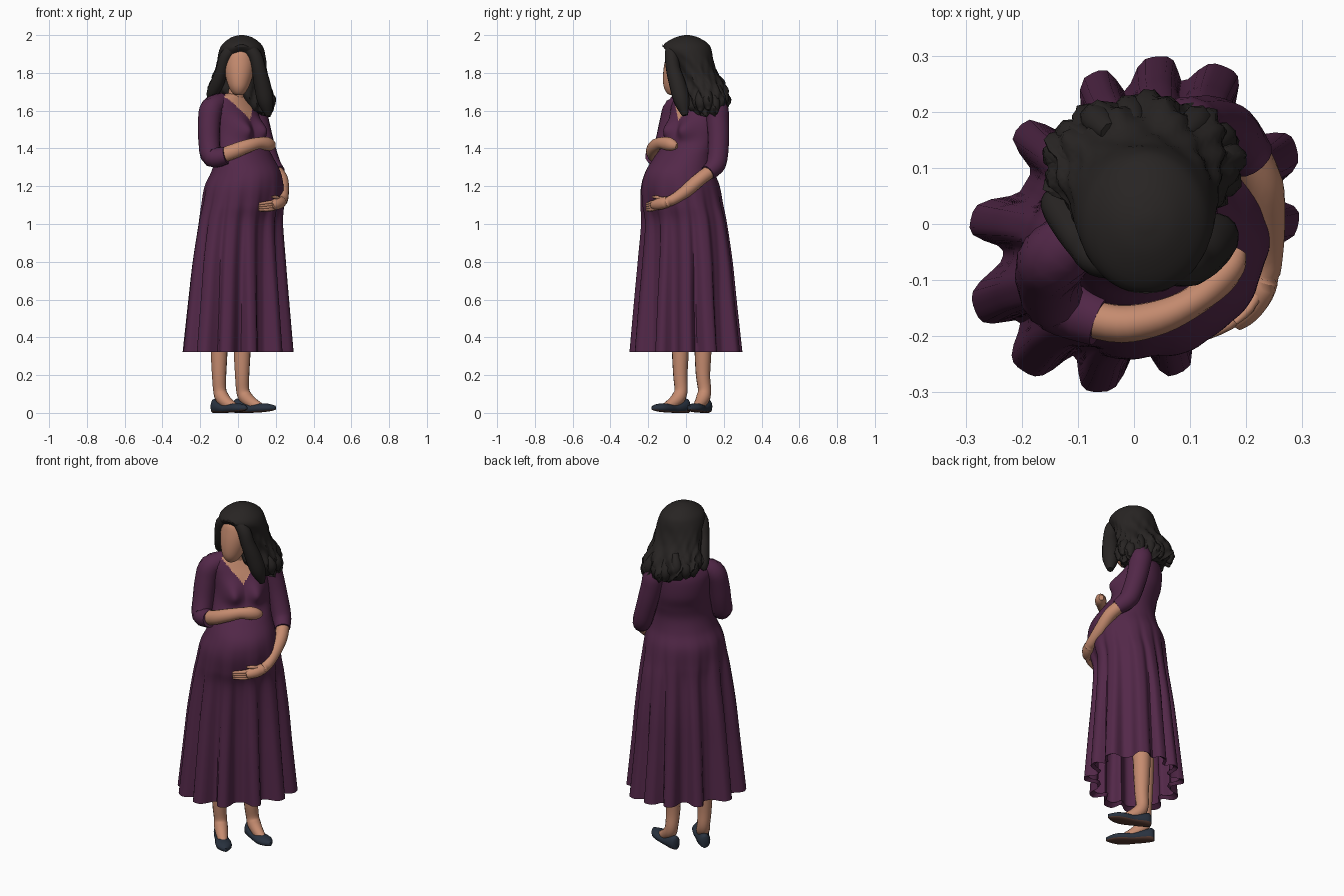
import bpy, bmesh, math
from mathutils import Vector

# body axes: the figure faces diagonally towards +x -y
F = Vector((math.sqrt(.5), -math.sqrt(.5), 0))   # forward
L = Vector((math.sqrt(.5), math.sqrt(.5), 0))    # her left
UP = Vector((0, 0, 1))


def material(name, col):
    m = bpy.data.materials.new(name)
    m.diffuse_color = (*col, 1)
    return m


SKIN = material("skin", (.56, .26, .16))
DRESS = material("plum_cloth", (.086, .021, .066))
HAIR = material("dark_hair", (.021, .018, .017))
SHOE = material("navy_leather", (.022, .032, .050))
SOLE = material("brown_sole", (.10, .045, .032))


def resample(rows, n):
    """Smooth curve through rows of numbers, n steps per span."""
    out = []
    for i in range(len(rows) - 1):
        p = [rows[max(0, min(len(rows) - 1, i + k))] for k in (-1, 0, 1, 2)]
        for s in range(n):
            t = s / n
            out.append([.5 * (2 * b + (c - a) * t + (2 * a - 5 * b + 4 * c - d) * t * t
                              + (3 * b - a - 3 * c + d) * t ** 3) for a, b, c, d in zip(*p)])
    return out + [list(rows[-1])]


def loft(name, rings, mats, caps=(True, True), rule=None):
    bm = bmesh.new()
    vs = [[bm.verts.new(p) for p in r] for r in rings]
    n = len(vs[0])
    for a, b in zip(vs, vs[1:]):
        for j in range(n):
            k = (j + 1) % n
            bm.faces.new((a[j], a[k], b[k], b[j]))
    for end, on in ((vs[0], caps[0]), (vs[-1], caps[1])):
        if on:
            bm.faces.new(end)
    bmesh.ops.recalc_face_normals(bm, faces=bm.faces)
    bm.normal_update()
    if rule:
        for f in bm.faces:
            f.material_index = rule(f)
    me = bpy.data.meshes.new(name)
    bm.to_mesh(me)
    bm.free()
    ob = bpy.data.objects.new(name, me)
    bpy.context.collection.objects.link(ob)
    for m in mats:
        me.materials.append(m)
    return ob


def tube(name, pts, mat, sides=14, steps=4, tall=1):
    """Rounded limb through points (x, y, z, radius); tall stretches its height."""
    rows = resample(pts, steps)
    cs = [Vector(r[:3]) for r in rows]
    rings = []
    for i, r in enumerate(rows):
        d = (cs[min(i + 1, len(cs) - 1)] - cs[max(i - 1, 0)]).normalized()
        side = d.cross(Vector((.3, .9, .2))).normalized()
        up = d.cross(side)
        ring = [r[3] * (side * math.cos(a) + up * math.sin(a))
                for a in (2 * math.pi * j / sides for j in range(sides))]
        rings.append([cs[i] + Vector((o.x, o.y, o.z * tall)) for o in ring])
    return loft(name, rings, [mat])


# dress: rows of z, centre x, centre y, half width, half depth, pleat height
body = [(.322, 0, 0, .262, .20, .068), (.6, .003, -.003, .25, .192, .050), (.8, .006, -.004, .244, .186, .036),
        (1.0, .014, -.01, .23, .18, .022), (1.1, .024, -.022, .22, .195, .012), (1.2, .032, -.03, .208, .202, .004),
        (1.28, .042, -.032, .182, .18, .001), (1.36, .03, -.012, .162, .142, 0), (1.43, .01, .018, .152, .118, 0),
        (1.5, -.004, .037, .148, .116, 0), (1.58, -.02, .045, .15, .105, 0), (1.63, -.028, .048, .15, .09, 0),
        (1.668, -.028, .048, .122, .074, 0), (1.69, -.02, .04, .058, .055, 0)]
PLEATS = [82, 60, 25, 0, -33, -73, -102, -127, -152, 178, 140, 105]


def pleat(a):
    return min(1, sum(math.exp(-(((math.degrees(a) - p + 180) % 360 - 180) / 9.5) ** 4) for p in PLEATS))


def body_ring(z, cx, cy, w, d, amp):
    c, ring = Vector((cx, cy, z)), []
    for j in range(140):
        t = 2 * math.pi * j / 140
        off = L * w * math.cos(t) + F * d * math.sin(t)
        h = amp * pleat(math.atan2(off.y, off.x)) if amp > 0 else 0
        p = c + off + off.normalized() * h
        if math.sin(t) > 0:                       # bust
            u = abs(w * math.cos(t))
            p += F * .048 * math.exp(-((u - .066) / .045) ** 2 - ((z - 1.5) / .055) ** 2)
        ring.append(p)
    return ring


def neckline(f):
    p = f.calc_center_median() - Vector((-.02, .043, 0))
    return int(p.dot(F) > 0 and p.z > 1.55 + 1.2 * abs(p.dot(L)))


rows = [(.34, 0, 0, .245, .185, .055)] + resample(body, 7)
loft("dress", [body_ring(*r) for r in rows], [DRESS, SKIN], (False, True), neckline)

# arms: sleeves, bare forearms with hands
tube("right_sleeve", [(-.08, 0, 1.652, .045), (-.137, -.055, 1.614, .062), (-.152, -.08, 1.54, .060),
                      (-.152, -.108, 1.43, .057), (-.135, -.14, 1.355, .056), (-.06, -.172, 1.364, .047)], DRESS)
tube("left_sleeve", [(.03, .10, 1.652, .045), (.085, .157, 1.614, .062), (.105, .168, 1.54, .060),
                     (.135, .172, 1.43, .056), (.172, .16, 1.32, .053), (.212, .115, 1.272, .041)], DRESS)
tube("right_forearm", [(-.09, -.165, 1.36, .034), (-.02, -.178, 1.386, .034), (.05, -.165, 1.412, .031),
                       (.11, -.135, 1.428, .027), (.15, -.098, 1.425, .031), (.175, -.07, 1.418, .026),
                       (.188, -.048, 1.412, .013)], SKIN, tall=1.18)
tube("left_forearm", [(.205, .125, 1.275, .036), (.23, .07, 1.235, .036), (.236, 0, 1.175, .034),
                      (.236, -.07, 1.128, .028), (.218, -.12, 1.112, .032), (.193, -.155, 1.103, .029),
                      (.175, -.175, 1.098, .02)], SKIN)
for i in range(4):
    k = i - 1.5
    tube("left_finger", [(.21, -.14, 1.105 + k * .010, .012), (.17, -.178, 1.096 + k * .012, .011),
                         (.11, -.208, 1.090 + k * .011, .006)], SKIN, 8, 3)
tube("left_thumb", [(.225, -.11, 1.125, .012), (.205, -.15, 1.14, .010), (.18, -.175, 1.143, .006)], SKIN, 8, 3)

# neck, and a head with a narrow chin
tube("neck", [(-.022, .04, 1.6, .062), (-.012, .025, 1.68, .049), (.005, .01, 1.77, .048)], SKIN)
head = [(1.682, .004, -.06, .012, .018), (1.69, .004, -.06, .03, .038), (1.72, .004, -.056, .05, .06),
        (1.76, .005, -.045, .066, .077), (1.81, .007, -.036, .078, .084), (1.86, .009, -.03, .081, .082),
        (1.91, .01, -.022, .07, .076), (1.935, .01, -.015, .04, .05)]
loft("head", [[(x + rx * math.cos(a), y + ry * math.sin(a), z) for a in (2 * math.pi * j / 28 for j in range(28))]
              for z, x, y, rx, ry in resample(head, 3)], [SKIN])

# hair: rows of z, centre x, centre y, half width, half depth, wave height
hair = [(2.0, .02, .005, .012, .012, 0), (1.988, .02, .004, .055, .06, 0), (1.955, .02, .002, .100, .115, 0),
        (1.918, .02, .008, .120, .128, 0), (1.86, .018, .04, .130, .106, .002), (1.80, .014, .062, .138, .104, .005),
        (1.74, .012, .09, .156, .112, .009), (1.68, .014, .11, .172, .114, .012), (1.635, .03, .118, .150, .104, .012),
        (1.605, .04, .12, .125, .084, .011)]
rings = []
for z, cx, cy, w, d, amp in resample(hair, 4):
    ring = []
    for j in range(72):
        t = 2 * math.pi * j / 72
        k = amp * (.8 * math.sin(9 * t + 38 * z) + .6 * math.sin(17 * t - 60 * z))
        x, y = cx + (w + k) * math.cos(t), cy + (d + k) * math.sin(t)
        tilt = max(0, 1.8 - z) / .2 * .22 * (x - .03)      # ends hang lower on her left
        brow = .022 * math.exp(-((t - 1.5 * math.pi) / .35) ** 2) if 1.83 < z < 1.93 else 0   # arched hairline
        ring.append((x, y, z - tilt + amp * .9 * math.sin(11 * t) + brow))
    rings.append(ring)
loft("hair", rings, [HAIR])

# loose locks framing the face and soft tips along the ends
tube("left_lock", [(.045, -.08, 1.945, .028), (.09, -.076, 1.89, .036), (.11, -.068, 1.82, .038),
                   (.128, -.045, 1.74, .044), (.146, -.022, 1.65, .042), (.162, -.005, 1.575, .016)], HAIR)
tube("right_lock", [(-.015, -.075, 1.94, .026), (-.064, -.062, 1.89, .032), (-.088, -.038, 1.81, .031),
                    (-.108, -.004, 1.75, .036), (-.138, .035, 1.69, .030), (-.155, .045, 1.66, .010)], HAIR)
for i in range(10):
    t = math.radians(-20 + i * 24)
    x, y = math.cos(t), math.sin(t)
    z = 1.605 + .03 * (.6 - x) + .014 * math.sin(i * 2.3)
    tube("hair_tip", [(.02 + .11 * x, .10 + .075 * y, z + .12, .02), (.018 + .152 * x, .108 + .093 * y, z + .06, .03),
                      (.02 + .155 * x, .11 + .096 * y, z + .02, .022), (.022 + .165 * x, .11 + .106 * y, z, .006)],
         HAIR, 8, 3)

# legs running into feet, and shoes with slightly raised toes
PROFILE = [(0, .016, .066), (.06, .030, .076), (.22, .036, .064), (.42, .037, .046), (.6, .043, .048),
           (.78, .041, .044), (.92, .024, .032), (1, .006, .022)]   # along foot, half width, height
for nm, leg, heel, toe in (("right", (-.10, -.03), (-.132, .012), (.045, -.178)),
                           ("left", (.022, .09), (-.018, .118), (.198, .02))):
    x, y = leg
    h = Vector((*heel, 0))
    ax = Vector((*toe, 0)) - h
    side = ax.normalized().cross(UP)
    foot = [(*(h + ax * t + UP * z), r) for t, z, r in ((.2, .12, .035), (.27, .082, .037), (.42, .053, .032),
                                                       (.57, .036, .026), (.7, .026, .018))]
    tube(nm + "_leg", [(x, y, .95, .06), (x, y, .55, .052), (x, y, .33, .045), (x, y, .2, .038)] + foot, SKIN)
    rings = []
    for t, w, top in resample(PROFILE, 3):
        ring = []
        for j in range(16):
            a = 2 * math.pi * j / 16
            s, c = math.sin(a), math.cos(a)
            zz = top * (.45 + .55 * s) if s > 0 else top * .45 * (1 - abs(s) ** .5)
            ring.append(h + ax * t + side * w * c + UP * (zz + .016 * max(0, t) ** 4))
        rings.append(ring)
    loft(nm + "_shoe", rings, [SHOE, SOLE], rule=lambda f: int(f.normal.z < -.4))

# smooth shading
for ob in bpy.context.collection.objects:
    bpy.ops.object.select_all(action='DESELECT')
    ob.select_set(True)
    bpy.context.view_layer.objects.active = ob
    bpy.ops.object.shade_smooth_by_angle(angle=math.radians(50))
